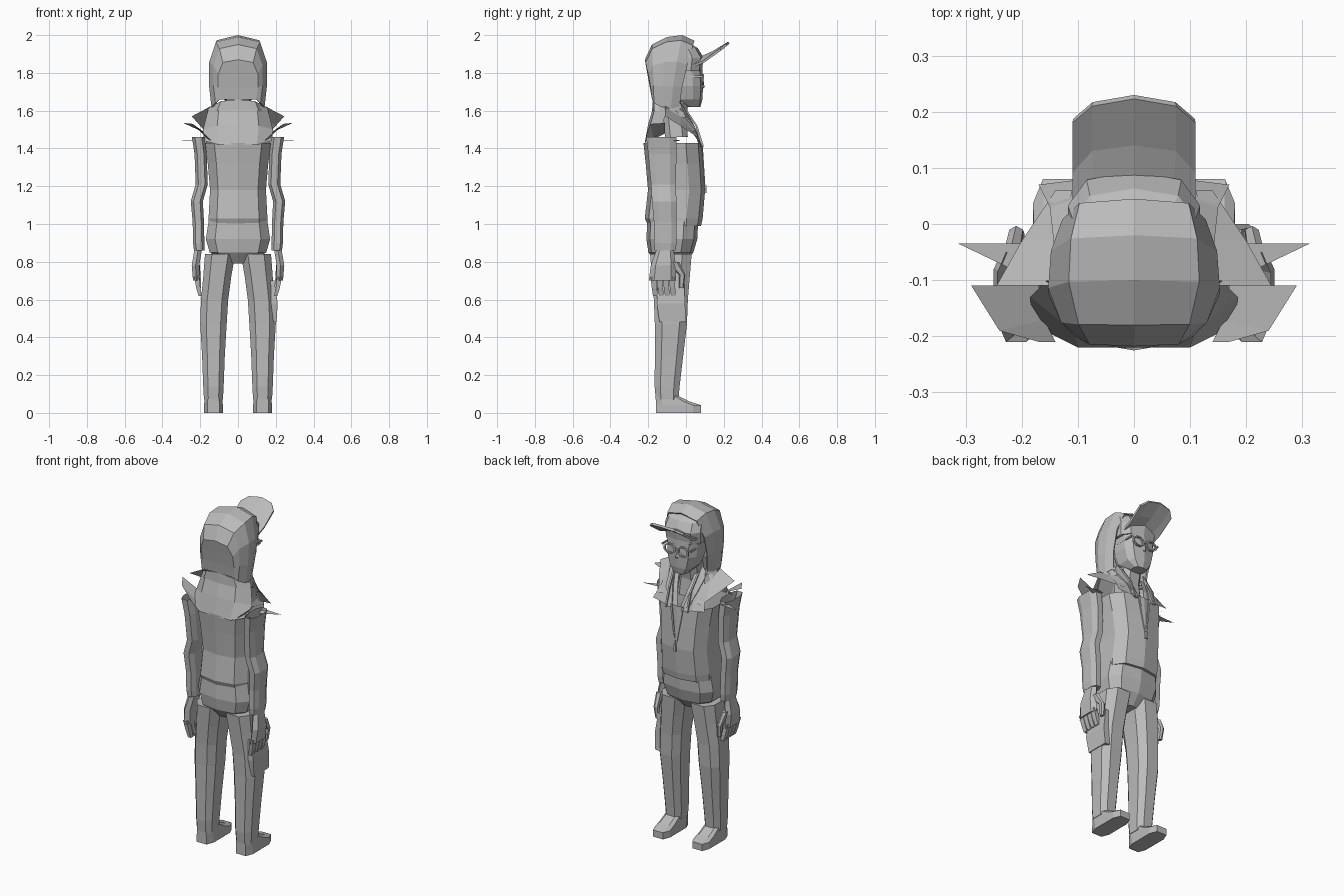
import bpy, bmesh, math
from mathutils import Vector

if "Cube" in bpy.data.objects:
    bpy.data.objects.remove(bpy.data.objects["Cube"])

GREY = (0.5, 0.5, 0.5, 1)
mat = bpy.data.materials.new("plain grey")
mat.use_nodes = True
mat.diffuse_color = GREY
mat.node_tree.nodes["Principled BSDF"].inputs["Base Color"].default_value = GREY
CM = 0.01


def finish(name, bm, mirror=False, thickness=0):
    """Turn a bmesh (in hundredths) into a flat shaded object."""
    bmesh.ops.scale(bm, vec=Vector((CM, CM, CM)), verts=bm.verts)
    bmesh.ops.recalc_face_normals(bm, faces=bm.faces)
    mesh = bpy.data.meshes.new(name)
    bm.to_mesh(mesh)
    bm.free()
    mesh.materials.append(mat)
    obj = bpy.data.objects.new(name, mesh)
    bpy.context.collection.objects.link(obj)
    if thickness:
        solid = obj.modifiers.new("thickness", "SOLIDIFY")
        solid.thickness = thickness * CM
    if mirror:
        obj.modifiers.new("mirror", "MIRROR")
    return obj


def skin(bm, rows, closed):
    """Join successive rows of vertices with quads."""
    for low, high in zip(rows, rows[1:]):
        count = len(low)
        for i in range(count if closed else count - 1):
            j = (i + 1) % count
            bm.faces.new((low[i], low[j], high[j], high[i]))


def loft(name, rings, sides=8, power=0.7, mirror=False, bottom=True, top=True):
    """Stack rounded-box rings given as (z, x, y, half width, half depth)."""
    bm = bmesh.new()
    fit = math.cos(math.pi / sides) ** power
    rows = []
    for z, x, y, rx, ry in rings:
        row = []
        for i in range(sides):
            angle = (i + 0.5) * math.tau / sides
            c, s = math.cos(angle), math.sin(angle)
            px = math.copysign(abs(c) ** power, c) / fit
            py = math.copysign(abs(s) ** power, s) / fit
            row.append(bm.verts.new((x + rx * px, y + ry * py, z)))
        rows.append(row)
    skin(bm, rows, True)
    if bottom:
        bm.faces.new(rows[0])
    if top:
        bm.faces.new(rows[-1])
    return finish(name, bm, mirror)


def sheet(name, rows, mirror=True, thickness=0):
    """Cloth panel through rows of points."""
    bm = bmesh.new()
    skin(bm, [[bm.verts.new(p) for p in row] for row in rows], False)
    return finish(name, bm, mirror, thickness)


def box(name, centre, size, mirror=False):
    bm = bmesh.new()
    bmesh.ops.create_cube(bm, size=1)
    bmesh.ops.scale(bm, vec=Vector(size), verts=bm.verts)
    bmesh.ops.translate(bm, vec=Vector(centre), verts=bm.verts)
    return finish(name, bm, mirror)


# Legs and shoes
loft("shoe", [(0, 13, -4, 5, 12), (4, 13, -4, 5, 12), (6, 13, -7, 4.8, 9),
              (9, 13, -10, 4.5, 6)], power=0.5, mirror=True)
loft("trouser_leg", [(7, 13, -10, 5, 6), (14, 13, -10, 5.4, 6.6), (30, 13, -9, 6, 7.5),
                     (47, 13, -8, 7, 8.5), (60, 12.4, -8, 7.2, 9), (72, 11, -8, 7.4, 10),
                     (84, 9.5, -8, 8, 11)], mirror=True)
loft("cargo_pocket", [(48, 18, -7, 2.4, 7), (58, 18, -8, 3, 7.5), (70, 17, -8, 2.2, 7)],
     sides=4, power=0.5)

# Hips and jacket body
loft("hips", [(79, 0, -8, 5, 7), (85, 0, -8, 15, 11.5), (92, 0, -7.5, 17, 13),
              (102, 0, -7, 15.5, 13)], sides=10)
loft("jacket_body", [(99, 0, -6, 15.3, 13.5), (103, 0, -6.5, 15.6, 14.8), (118, 0, -5, 14.8, 14.6),
                     (132, 0, -6, 16, 14.8), (143, 0, -7, 17.6, 15)], sides=10, top=False)

# Torn shoulder cloth
sheet("back_yoke", [[(0, -22, 142), (10, -22, 142), (18, -18, 144)],
                    [(0, -20, 153), (11, -19, 152), (18.5, -13, 150)],
                    [(0, -17, 163), (10, -16, 163), (15.5, -10, 162)]])
sheet("front_yoke", [[(0, 8, 138), (9, 8, 142), (17, 7, 143)],
                     [(3, 4, 150), (9, 5, 150), (15, 3, 149)],
                     [(5, -1, 160), (10, -3, 161), (14, -6, 160)]])
sheet("shoulder_flap", [[(11, 6, 147), (14, 6, 146)],
                        [(13, -3, 157), (20, -3, 152)],
                        [(15, -11, 162), (24.5, -11, 157)]])
sheet("sleeve_flap", [[(17, -11, 148), (29, -11, 153.5)],
                      [(16, -17, 145), (24, -19, 153)],
                      [(14, -21, 144), (17, -21, 147)]])
sheet("sleeve_spike", [[(19, -3.5, 144.5), (31.3, -3.5, 144)],
                       [(20, -9, 144), (24, -7, 144)]])

# Arms and hands
loft("sleeve", [(86, 20.5, -11, 2.8, 5.5), (90, 20.8, -11, 3, 6), (101, 21, -11, 3, 6),
                (112, 21.8, -11.5, 3.2, 6.5), (121, 19.2, -12, 3.2, 6.5),
                (137, 19.8, -12.5, 3.2, 7.5), (146, 21, -13, 3.4, 8)], mirror=True, top=False)
loft("palm", [(70, 22, -12.5, 1.8, 6.5), (78, 22.5, -12, 2, 6), (87, 21, -11, 2, 4)],
     sides=6, mirror=True)
for i in range(4):
    y = -17.3 + i * 3.2
    loft("finger", [(62, 20, y + 1, 0.9, 1.2), (66, 21, y + 0.6, 1.1, 1.4),
                    (72, 22, y, 1.3, 1.5)], sides=4, mirror=True)
loft("thumb", [(66, 20.5, -2.5, 1, 1.1), (73, 21, -2, 1.2, 1.5), (80, 21.8, -7, 1.4, 3)],
     sides=6, mirror=True)

# Neck and face
loft("neck", [(146, 0, -5, 7, 6), (156, 0, -6, 6, 6), (168, 0, -4, 6, 6)])
loft("face", [(162, 0, 4, 4, 3.5), (166, 0, 0, 7.6, 8.4), (173, 0, -0.5, 9.6, 9.2),
              (184, 0, -1, 10, 9.2)], sides=10)
sheet("nose", [[(0, 8, 178), (1, 8, 178)], [(0, 10, 172.5), (1.5, 8, 172)],
               [(0, 8, 171), (1, 8, 171)]])

# Glasses
bm = bmesh.new()
rim = []
for i in range(8):
    angle = (i + 0.5) * math.tau / 8
    c, s = math.cos(angle), math.sin(angle)
    rim.append([bm.verts.new((4.4 + r * c, y, 176.5 + r * 0.8 * s))
                for r, y in ((3, 8.5), (4, 8.5), (4, 9.6), (3, 9.6))])
skin(bm, rim + rim[:1], True)
finish("glasses_rim", bm, mirror=True)
box("glasses_bridge", (0, 9.2, 177), (2, 0.8, 0.8))
box("glasses_temple", (9.4, 3, 178), (0.8, 12, 1), mirror=True)

# Cap with peak
loft("cap", [(181, 0, -2, 11.4, 10), (188, 0, -1.5, 11.8, 10.5), (193, 0, -3, 11, 9),
             (197, 0, -5, 7, 5)], sides=10)
sheet("cap_peak", [[(0, 8.5, 189), (7, 7, 187), (11, -2, 182)],
                   [(0, 14, 191.5), (7.5, 13, 190), (11, 9, 186.5)],
                   [(0, 22.3, 196.5), (7.5, 21, 195.5), (11, 18, 193)]], thickness=1.3)

# Hood: arches from the face opening to the back of the head
ACROSS = ((0.92, 0), (1, 0.3), (1, 0.64), (0.76, 0.93), (0, 1))
ARCHES = ((-3.5, 162, 4.5, 197, 12.8), (-8, 161, -2, 200, 14.8), (-13, 162, -10, 199, 15.3),
          (-17, 164, -18, 195, 13), (-18, 166, -21.8, 187, 10.5))
rows = []
for y0, z0, y1, z1, width in ARCHES:
    rows.append([(width * x, y0 + (y1 - y0) * t ** 1.4, z0 + (z1 - z0) * t) for x, t in ACROSS])
rows.append([(0, -18, 166 + 21 * t) if t == 0 else (0, -18 - 3.8 * t, 166 + 21 * t)
             for x, t in ACROSS])
sheet("hood", rows, thickness=0.8)

# Hood collar and lapels
sheet("hood_collar", [[(0, -17.5, 166), (9, -17, 165), (13, -9, 163), (11, -3, 164)],
                      [(0, -18, 160), (11, -17, 160), (16, -9, 159), (12, 0, 156)]])
sheet("lapel", [[(9, -3, 165), (12, -3, 161)], [(6, 4, 153), (10, 5, 151)],
                [(3.5, 8.5, 142), (6, 9, 141)]], thickness=0.8)

# Zip, pull and drawstrings
sheet("zip_edge", [[(3.2, 8.8, 143), (4.4, 8.8, 143)], [(0, 10.2, 121), (0.8, 10.2, 121)]],
      thickness=0.5)
box("zip_pull", (0, 10.2, 118.5), (1.4, 1.2, 4))
loft("drawstring", [(141, 7, 9, 0.5, 0.5), (152, 7, 5.5, 0.5, 0.5), (162, 8, -1, 0.5, 0.5)],
     sides=4, mirror=True)
